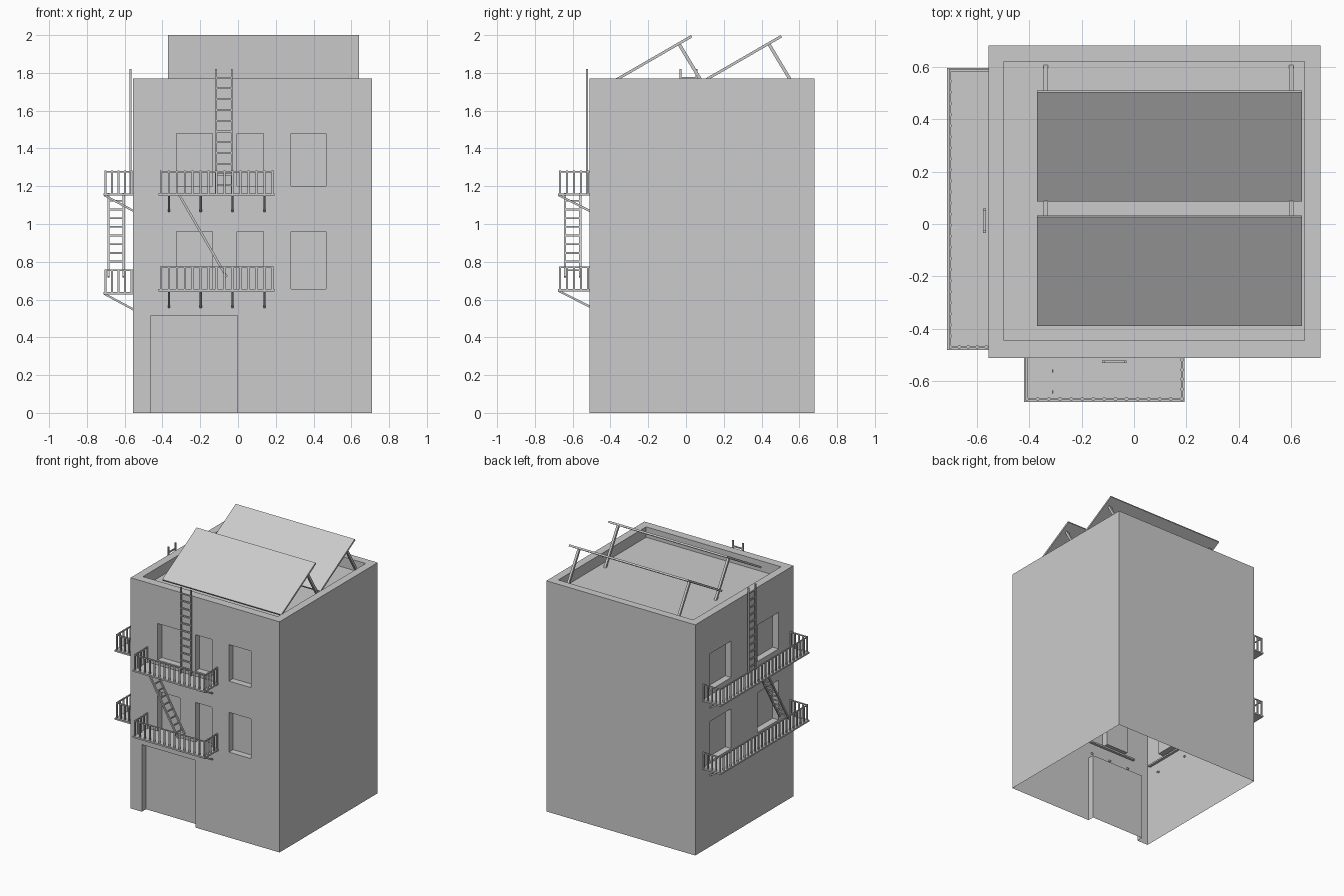
import bpy, bmesh, math
from mathutils import Vector, Matrix

if "Cube" in bpy.data.objects:
    bpy.data.objects.remove(bpy.data.objects["Cube"])

X0, X1, Y0, Y1, H = -0.555, 0.71, -0.51, 0.68, 1.77   # building walls


def box(bm, x0, x1, y0, y1, z0, z1):
    m = Matrix.Translation(((x0 + x1) / 2, (y0 + y1) / 2, (z0 + z1) / 2))
    m = m @ Matrix.Diagonal((x1 - x0, y1 - y0, z1 - z0, 1))
    bmesh.ops.create_cube(bm, size=1, matrix=m)


def bar(bm, a, b, w=0.011, side=(1, 0, 0)):
    """Square bar from a to b, one face pair aligned with the side vector."""
    a, b, s = Vector(a), Vector(b), Vector(side)
    d = (b - a).normalized()
    s = (s - d * s.dot(d)).normalized()
    t = d.cross(s)
    rot = Matrix((s, t, d)).transposed().to_4x4()
    m = Matrix.Translation((a + b) / 2) @ rot @ Matrix.Diagonal((w, w, (b - a).length, 1))
    bmesh.ops.create_cube(bm, size=1, matrix=m)


def make(name, bm):
    me = bpy.data.meshes.new(name)
    bm.to_mesh(me)
    bm.free()
    ob = bpy.data.objects.new(name, me)
    bpy.context.collection.objects.link(ob)
    return ob


# building shell with recessed roof, door and windows
bm = bmesh.new()
box(bm, X0, X1, Y0, Y1, 0, H)
building = make("building", bm)
bm = bmesh.new()
D = 0.05
box(bm, -0.495, 0.65, -0.445, 0.62, 1.69, 2)
box(bm, -0.46, -0.003, Y0 - 0.1, Y0 + D, -0.1, 0.515)
for z0, z1 in ((0.655, 0.96), (1.2, 1.48)):
    for x0, x1 in ((-0.325, -0.135), (-0.005, 0.135), (0.28, 0.467)):
        box(bm, x0, x1, Y0 - 0.1, Y0 + D, z0, z1)
    for y0, y1 in ((-0.33, -0.075), (0.245, 0.5)):
        box(bm, X0 - 0.1, X0 + D, y0, y1, z0, z1)
cutter = make("recess_cutter", bm)
cutter.hide_render = True
mod = building.modifiers.new("recesses", 'BOOLEAN')
mod.object, mod.operation, mod.solver = cutter, 'DIFFERENCE', 'EXACT'
bpy.context.view_layer.objects.active = building
bpy.ops.object.modifier_apply(modifier=mod.name)
bpy.data.objects.remove(cutter)

# the shell is open underneath
bm = bmesh.new()
bm.from_mesh(building.data)
under = [f for f in bm.faces if all(abs(v.co.z) < 1e-4 for v in f.verts)]
bmesh.ops.delete(bm, geom=under, context='FACES')
bm.to_mesh(building.data)
bm.free()


def escape(prefix, frame, u0, u1, out, lower, upper, brackets, ladder_u, stair):
    """Two balconies, inclined stair and roof ladder; frame maps (along, outward, z)."""
    P = lambda u, v, z: frame @ Vector((u, v, z))
    U = frame.to_3x3() @ Vector((1, 0, 0))
    for level, z in (("lower", lower), ("upper", upper)):
        bm = bmesh.new()
        box(bm, u0, u1, -0.02, out, z - 0.012, z)
        bmesh.ops.transform(bm, matrix=frame, verts=bm.verts)
        bmesh.ops.recalc_face_normals(bm, faces=bm.faces)
        make(f"{prefix}_{level}_platform", bm)

        # railing: posts on three sides and a thin top rail
        bm = bmesh.new()
        a, b, o, top = u0 + 0.011, u1 - 0.009, out - 0.011, z + 0.12
        n = round((b - a) / 0.0425)
        for i in range(n + 1):
            u = a + (b - a) * i / n
            bar(bm, P(u, o, z), P(u, o, top), 0.01, U)
        for u in (a, b):
            for i in range(4):
                v = 0.008 + (o - 0.008) * i / 4
                bar(bm, P(u, v, z), P(u, v, top), 0.01, U)
            bar(bm, P(u, 0, top - 0.005), P(u, o, top - 0.005), 0.008, U)
        bar(bm, P(a, o, top - 0.005), P(b, o, top - 0.005), 0.008, (0, 0, 1))
        make(f"{prefix}_{level}_railing", bm)

        # diagonal brackets down to the wall
        bm = bmesh.new()
        for u in brackets:
            bar(bm, P(u, out - 0.005, z - 0.01), P(u, -0.015, z - 0.1), 0.011, U)
        make(f"{prefix}_{level}_brackets", bm)

    # inclined stair between the balconies
    bm = bmesh.new()
    (ub, zb), (ut, zt) = stair
    for v in (0.05, 0.13):
        bar(bm, P(ub, v, zb), P(ut, v, zt), 0.012, (0, 0, 1))
    for i in range(9):
        z = zb + 0.035 + i * 0.046
        u = ub + (ut - ub) * (z - zb) / (zt - zb)
        bar(bm, P(u, 0.05, z), P(u, 0.13, z), 0.009, (0, 0, 1))
    make(f"{prefix}_stair", bm)

    # vertical roof ladder
    bm = bmesh.new()
    for s in (-0.042, 0.042):
        bar(bm, P(ladder_u + s, 0.015, upper), P(ladder_u + s, 0.015, 1.82), 0.01, U)
    for i in range(11):
        z = 1.205 + i * 0.057
        bar(bm, P(ladder_u - 0.042, 0.015, z), P(ladder_u + 0.042, 0.015, z), 0.009, (0, 0, 1))
    make(f"{prefix}_roof_ladder", bm)


# front: along +x, outward -y; left: along +y, outward -x
front = Matrix(((1, 0, 0, 0), (0, -1, 0, Y0), (0, 0, 1, 0), (0, 0, 0, 1)))
left = Matrix(((0, -1, 0, X0), (1, 0, 0, 0), (0, 0, 1, 0), (0, 0, 0, 1)))
escape("front", front, -0.42, 0.192, 0.168, 0.655, 1.162,
       (-0.365, -0.197, -0.03, 0.14), -0.075, ((-0.06, 0.72), (-0.315, 1.16)))
escape("left", left, -0.48, 0.595, 0.157, 0.64, 1.162,
       (-0.385, -0.09, 0.21, 0.5), 0.013, ((-0.27, 0.72), (-0.01, 1.16)))

# tilted solar panels with rear struts
A = math.radians(30)
for k, name in enumerate(("front_panel", "rear_panel")):
    dy = 0.475 * k
    bm = bmesh.new()
    box(bm, -0.37, 0.64, -0.48, 0, -0.014, 0)
    m = Matrix.Translation((0, 0.026 + dy, 2)) @ Matrix.Rotation(A, 4, 'X')
    bmesh.ops.transform(bm, matrix=m, verts=bm.verts)
    make(name, bm)
    bm = bmesh.new()
    for x in (-0.337, 0.6):
        bar(bm, (x, -0.038 + dy, 1.955), (x, 0.124 + dy, 1.685), 0.017)
    make(name + "_struts", bm)
